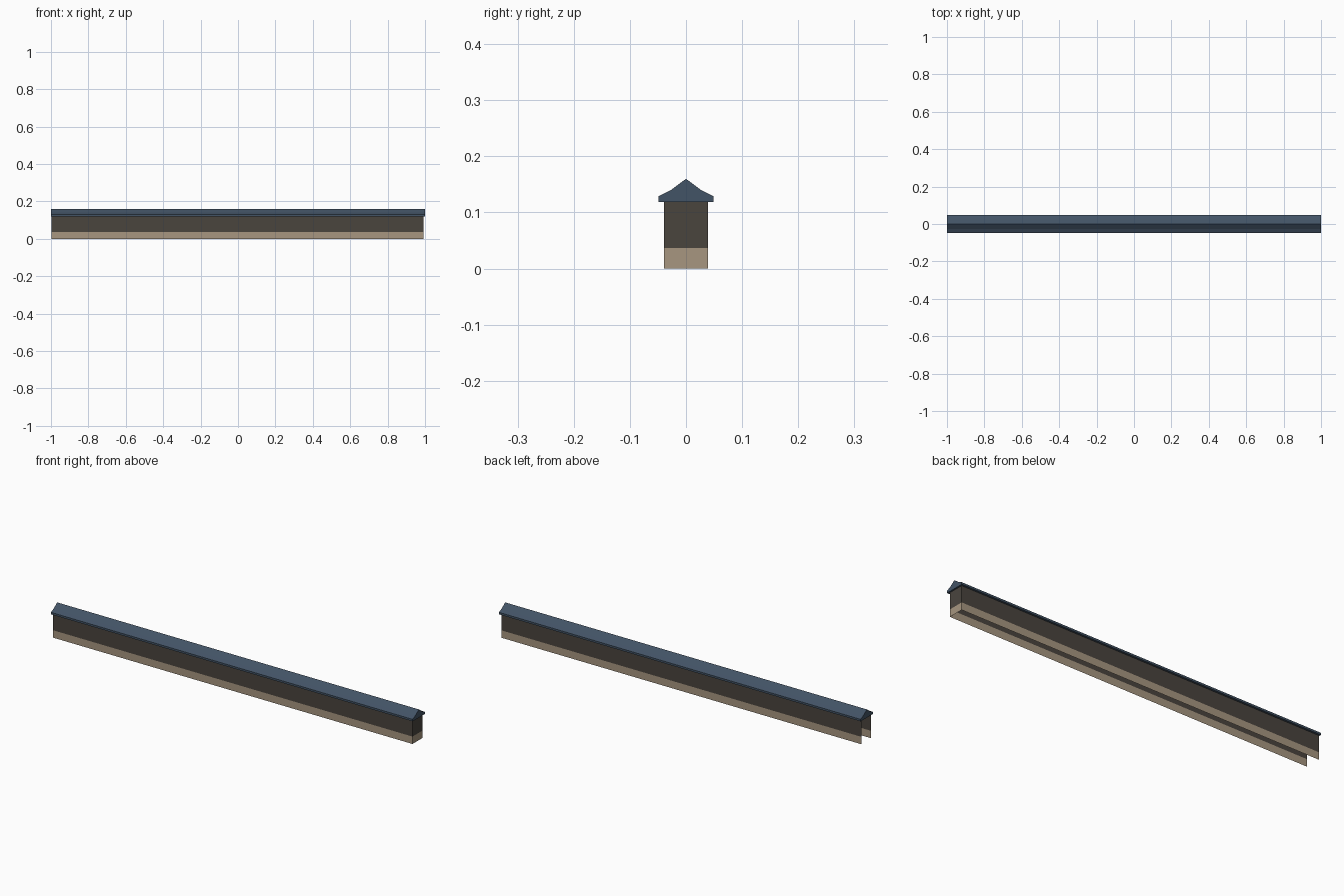
import bpy, bmesh

if "Cube" in bpy.data.objects:
    bpy.data.objects.remove(bpy.data.objects["Cube"])


def material(name, rgb):
    m = bpy.data.materials.new(name)
    m.diffuse_color = (*rgb, 1)
    m.use_nodes = True
    m.node_tree.nodes["Principled BSDF"].inputs["Base Color"].default_value = m.diffuse_color
    return m


slate = material("slate blue", (0.055, 0.087, 0.132))
timber = material("dark timber", (0.068, 0.058, 0.048))
stone = material("tan stone", (0.385, 0.305, 0.215))


def finish(bm, name, mats):
    mesh = bpy.data.meshes.new(name)
    bm.to_mesh(mesh)
    bm.free()
    for m in mats:
        mesh.materials.append(m)
    obj = bpy.data.objects.new(name, mesh)
    bpy.context.collection.objects.link(obj)
    return obj


# Walls: thin U-shaped sheet, open at the left end and underneath
W, X0, X1 = 0.039, -0.997, 0.992
plan = [(X0, -W), (X1, -W), (X1, W), (X0, W)]
heights = [0, 0.037, 0.122]  # stone base, then timber
bm = bmesh.new()
rows = [[bm.verts.new((x, y, z)) for x, y in plan] for z in heights]
for level in range(2):
    for i in range(3):
        lo, hi = rows[level], rows[level + 1]
        f = bm.faces.new((lo[i], lo[i + 1], hi[i + 1], hi[i]))
        f.material_index = level
finish(bm, "corridor_walls", [stone, timber])

# Roof: flared gable profile extruded along the full length
half = [(0.049, 0.119), (0.049, 0.129), (0.027, 0.140)]
profile = half + [(0, 0.16)] + [(-y, z) for y, z in reversed(half)]
bm = bmesh.new()
cap = bm.faces.new([bm.verts.new((-1, y, z)) for y, z in profile])
ext = bmesh.ops.extrude_face_region(bm, geom=[cap], use_keep_orig=True)
moved = [v for v in ext["geom"] if isinstance(v, bmesh.types.BMVert)]
bmesh.ops.translate(bm, verts=moved, vec=(2, 0, 0))
bmesh.ops.recalc_face_normals(bm, faces=bm.faces)
finish(bm, "gable_roof", [slate])
